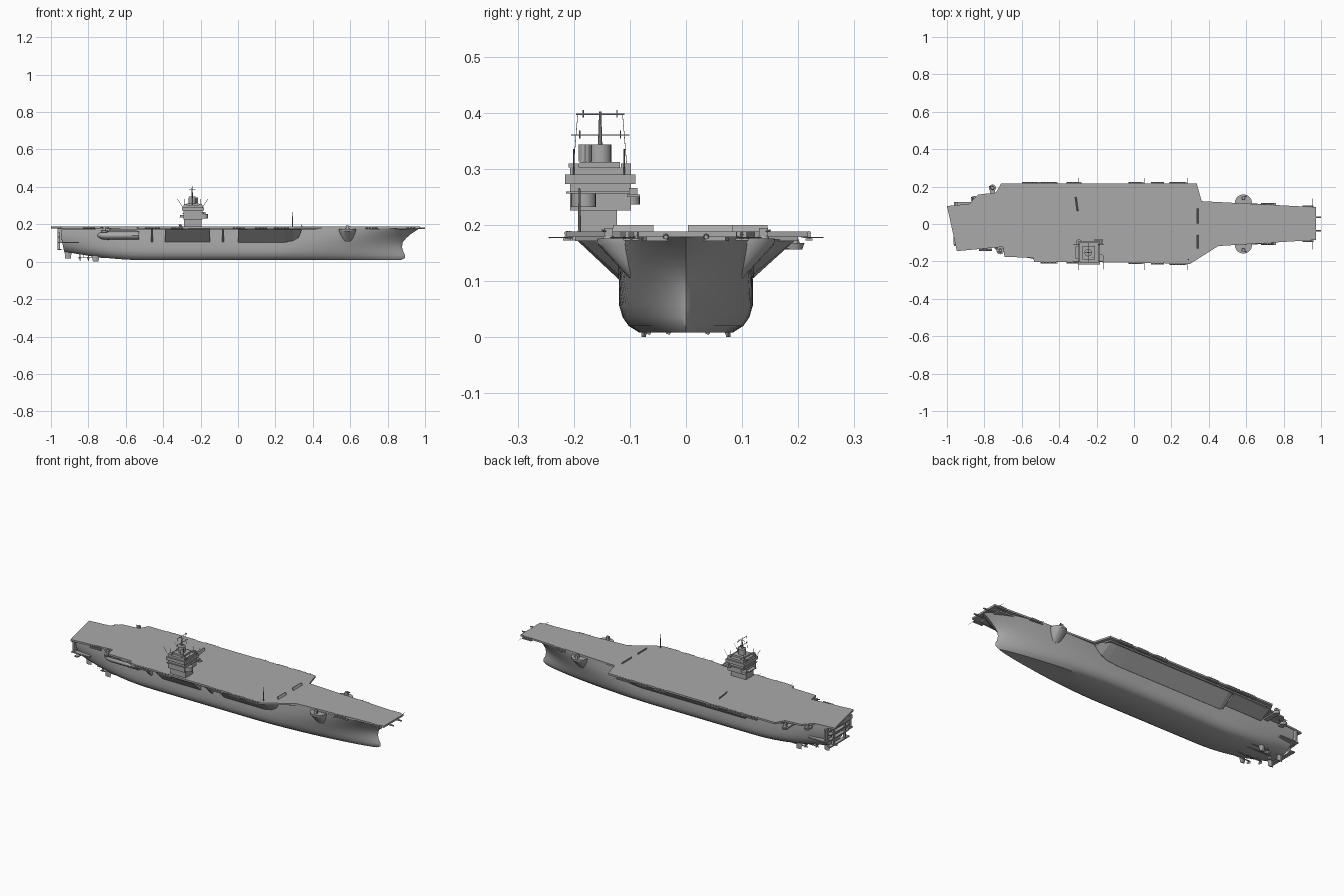
import bpy, bmesh, math
from mathutils import Vector

if "Cube" in bpy.data.objects:
    bpy.data.objects.remove(bpy.data.objects["Cube"])

grey = bpy.data.materials.new("navy_grey")
grey.diffuse_color = (0.4, 0.4, 0.4, 1)
grey.use_nodes = True
grey.node_tree.nodes["Principled BSDF"].inputs["Base Color"].default_value = grey.diffuse_color


def make(name, verts, faces, smooth=False):
    bm = bmesh.new()
    vs = [bm.verts.new(v) for v in verts]
    for f in faces:
        bm.faces.new([vs[i] for i in f])
    bmesh.ops.remove_doubles(bm, verts=bm.verts, dist=1e-5)
    bmesh.ops.recalc_face_normals(bm, faces=bm.faces)
    me = bpy.data.meshes.new(name)
    bm.to_mesh(me)
    bm.free()
    me.materials.append(grey)
    ob = bpy.data.objects.new(name, me)
    bpy.context.collection.objects.link(ob)
    if smooth:
        bpy.ops.object.select_all(action='DESELECT')
        ob.select_set(True)
        bpy.context.view_layer.objects.active = ob
        bpy.ops.object.shade_smooth_by_angle(angle=math.radians(35))
    return ob


def loft(name, rings, smooth=False):
    n = len(rings[0])
    faces = [(k * n + i, k * n + (i + 1) % n, (k + 1) * n + (i + 1) % n, (k + 1) * n + i)
             for k in range(len(rings) - 1) for i in range(n)]
    faces += [tuple(range(n)), tuple(range((len(rings) - 1) * n, len(rings) * n))]
    return make(name, [v for r in rings for v in r], faces, smooth)


def prism(name, outline, z0, z1):
    return loft(name, [[(x, y, z) for x, y in outline] for z in (z0, z1)])


def box(name, x0, x1, y0, y1, z0, z1):
    return prism(name, [(x0, y0), (x1, y0), (x1, y1), (x0, y1)], z0, z1)


def rod(name, p0, p1, r0, r1=None, n=6):
    p0, p1 = Vector(p0), Vector(p1)
    q = (p1 - p0).to_track_quat('Z', 'Y')
    rings = [[p + q @ Vector((r * math.cos(2 * math.pi * i / n), r * math.sin(2 * math.pi * i / n), 0))
              for i in range(n)] for p, r in ((p0, r0), (p1, r0 if r1 is None else r1))]
    return loft(name, rings, n > 8)


def lerp(pts, t):
    for (a, va), (b, vb) in zip(pts, pts[1:]):
        if t <= b:
            return va + (vb - va) * (t - a) / (b - a)
    return pts[-1][1]


# hull: lofted sections, raked stem, rising stern run
PROF = [(0, 0), (.7, 0), (.86, .07), (.95, .16), (1, .28), (1, .42), (1, .56), (.985, .7), (.97, .82), (.96, .92), (.95, 1)]
STEM = [(0, .87), (.06, .893), (.13, .897), (.35, .875), (.6, .882), (.8, .92), (.9, .945), (1, .972)]


def hull_point(v, f, t):
    xs = lerp(STEM, t)
    x0 = -.93 - .025 * t
    x = x0 + (xs - x0) * (1 - (1 - v) ** 1.5)
    s = max(0, (x - .15) / (xs - .15))
    w = .119 * f * max(0, 1 - s ** (1.7 + 4.5 * t * t)) ** .8
    r = max(0, (-.5 - x) / .45)
    w *= 1 - (.12 + .4 * (1 - t) ** 2) * r * r
    zb = .008 + .05 * r ** 1.8
    return x, w, zb + t * (.179 - zb)


rows = []
for i in range(41):
    half = [hull_point(i / 40, f, t) for f, t in PROF]
    rows.append([(x, -w, z) for x, w, z in reversed(half)] + half[1:])
n = len(rows[0])
faces = [(k * n + i, k * n + i + 1, (k + 1) * n + i + 1, (k + 1) * n + i)
         for k in range(40) for i in range(n - 1)]
faces.append(tuple(range(n)))
make("hull", [v for r in rows for v in r], faces, True)

# flight deck
deck = [(-1, .096), (-.88, .108), (-.834, .157), (-.738, .168), (-.71, .217), (.335, .217),
        (.362, .122), (.973, .09), (.973, -.085), (.45, -.118), (.3, -.213), (-.05, -.205),
        (-.533, -.203), (-.54, -.18), (-.692, -.176), (-.70, -.122), (-.947, -.145)]
prism("flight_deck", deck, .178, .188)
gallery = [(-.95, .09), (-.86, .1), (-.82, .14), (-.72, .155), (-.69, .2), (.32, .2), (.35, .11),
           (.93, .07), (.93, -.07), (.44, -.108), (.29, -.198), (-.52, -.19), (-.68, -.16),
           (-.69, -.112), (-.94, -.12)]
prism("gallery_deck", gallery, .171, .178)


# overhang sponsons: wedges from the hull side up to the deck edge
def wedge(name, side, stations):
    loft(name, [[(x, side * .11, z), (x, side * .12, z), (x, side * y, .174), (x, side * .11, .174)]
                for x, z, y in stations])


wedge("port_sponson", 1, [(-.49, .16, .196), (-.475, .115, .196), (-.45, .105, .196), (.2, .105, .196),
                          (.27, .112, .196), (.31, .13, .196), (.345, .168, .15)])
wedge("starboard_forward_sponson", -1, [(0, .103, .196), (.25, .103, .196), (.295, .112, .19),
                                       (.325, .13, .165), (.34, .168, .15)])
wedge("starboard_aft_sponson", -1, [(-.39, .105, .19), (-.15, .105, .196)])
wedge("port_quarter_sponson", 1, [(-.72, .14, .185), (-.49, .14, .196)])
for x in (-.46, -.08):
    wedge("deck_brace", -1, [(x - .006, .105, .19), (x + .006, .105, .19)])


# starboard quarter boat sponson with rounded ends
def ring(x, y, z, r, n=16):
    return [(x, y + 1.6 * r * math.cos(a), z + r * math.sin(a))
            for a in (2 * math.pi * i / n for i in range(n))]


loft("quarter_boat_sponson", [ring(x, -.112, .14, r) for x, r in
     ((-.75, .004), (-.743, .013), (-.725, .02), (-.7, .023), (-.53, .023))], True)
box("boat_platform", -.69, -.54, -.165, -.11, .162, .166)


# small weapon mount: pedestal, body, barrels
def mount(x, y, z, dx, dy):
    rod("mount_pedestal", (x, y, z), (x, y, z + .008), .011, .009, 12)
    box("mount_body", x - .008, x + .008, y - .008, y + .008, z + .008, z + .022)
    rod("mount_barrel", (x, y, z + .015), (x + dx, y + dy, z + .018), .002)


for s in (-1, 1):
    # forward round sponsons
    loft("bow_gun_sponson", [[(.585 + r * math.cos(a), s * (y + r * math.sin(a)), z)
         for a in (2 * math.pi * i / 20 for i in range(20))]
         for y, r, z in ((.075, .026, .105), (.112, .045, .165), (.112, .046, .176))], True)
    mount(.585, s * .138, .172, .015, s * .012)
    # catapult horns
    rod("catapult_horn", (.93, s * .036, .181), (1, s * .036, .178), .007, .004, 8)
    # rudders, shafts and propellers
    for x, y, z0, z1 in ((-.908, .035, .016, .066), (-.76, .075, 0, .045)):
        loft("rudder", [[(x - .016, s * y, z0), (x, s * y - .004, z0), (x + .014, s * y, z0), (x, s * y + .004, z0)],
                        [(x - .02, s * y, z1), (x, s * y - .006, z1), (x + .02, s * y, z1), (x, s * y + .006, z1)]])
    for x, y in ((-.845, .035), (-.80, .07)):
        rod("propeller_shaft", (x, s * y, .021), (x + .16, s * y, .021), .0025)
        rod("propeller_hub", (x - .008, s * y, .021), (x + .006, s * y, .021), .003, .005, 8)
        rod("shaft_strut", (x + .02, s * y, .021), (x + .02, s * y * .8, .06), .002)
        for k in range(5):
            a = 2 * math.pi * k / 5
            c, d = math.cos(a), math.sin(a)
            make("propeller_blade", [(x, s * y, .021), (x - .004, s * y + .014 * c - .005 * d, .021 + .014 * d + .005 * c),
                 (x, s * y + .018 * c, .021 + .018 * d), (x + .004, s * y + .014 * c + .005 * d, .021 + .014 * d - .005 * c)],
                 [(0, 1, 2, 3)])

# stern quarter platforms and mounts
for x, y, r in ((-.757, .192, .019), (-.853, .132, .019), (-.715, -.142, .02)):
    rod("quarter_platform", (x, y, .156), (x, y, .168), r * .8, r, 16)
    box("platform_arm", x - .014, x + .014, min(y, math.copysign(.095, y)), max(y, math.copysign(.095, y)), .158, .166)
    mount(x, y, .166, -.018, .01 * math.copysign(1, y))
for z in (.062, .1, .13):
    box("stern_gallery", -.966, -.945, -.085, .085, z, z + .006)
for s in (-1, 1):
    box("stern_side_platform", -.962, -.85, s * .105 - .013, s * .105 + .013, .1, .106)
    box("stern_side_wall", -.955, -.945, s * .105 - .012, s * .105 + .012, .1, .172)
    box("stern_post", -.964, -.952, s * .05 - .006, s * .05 + .006, .066, .178)
box("stern_ramp_edge", -.965, -.94, -.11, .085, .155, .178)

# blast deflectors
for x, y0, y1, sk in ((.343, .004, .084, 0), (.343, -.13, -.058, 0), (-.3, .07, .145, -.01)):
    make("blast_deflector", [(x + sk * k + dx, y, z) for k, y in ((0, y0), (1, y1))
         for dx, z in ((.004, .186), (-.004, .2), (-.008, .2), (-.002, .186))],
         [(0, 1, 2, 3), (4, 5, 6, 7), (0, 1, 5, 4), (1, 2, 6, 5), (2, 3, 7, 6), (3, 0, 4, 7)])

# life raft canisters along the deck edges
for x0, x1, yp, ys in ((-.6, -.5, .219, None), (-.5, -.41, .219, -.205), (-.36, -.28, .219, -.205),
                       (-.03, .05, .219, -.208), (.09, .16, .219, -.211), (.19, .28, .219, -.213),
                       (.68, .76, .105, -.105), (.9, .96, .094, -.09), (-.83, -.76, None, -.138)):
    for y in (yp, ys):
        if y is None:
            continue
        box("catwalk", x0, x1, y - .006, y + .006, .172, .176)
        for k in range(int((x1 - x0) / .017)):
            x = x0 + .017 * k
            for z in (.179, .185):
                rod("raft_canister", (x + .002, y, z), (x + .015, y, z), .004, n=8)

# whip antennas folded outwards
for x in (-.5, -.295, 0, .055, .285):
    for s in (-1, 1):
        rod("whip_antenna", (x, s * .205, .178), (x, s * .245, .177), .0009, n=4)
rod("whip_antenna", (-.165, -.2, .178), (-.165, -.243, .177), .0009, n=4)
for x in (.69, .955):
    for s in (-1, 1):
        rod("bow_whip_antenna", (x, s * .09, .178), (x, s * .135, .177), .0009, n=4)
rod("forward_deck_mast", (.292, -.19, .186), (.292, -.19, .266), .003, .0015, 8)

# island superstructure
box("island_base", -.29, -.195, -.19, -.123, .186, .228)
box("island_block", -.292, -.19, -.207, -.098, .226, .302)
box("island_bridge_band", -.3, -.183, -.216, -.09, .273, .29)
box("island_walkway", -.298, -.182, -.214, -.092, .256, .259)
box("island_roof_house", -.276, -.208, -.19, -.118, .302, .312)
for x in (-.282, -.2):
    for y in (-.2, -.107):
        box("corner_sensor", x - .008, x + .008, y - .009, y + .009, .302, .309)
rod("forward_sensor_tub", (-.182, -.182, .232), (-.182, -.182, .256), .022, n=16)
rod("aft_sensor_tub", (-.295, -.098, .236), (-.295, -.098, .25), .016, n=16)
box("side_platform", -.215, -.165, -.105, -.082, .25, .254)
box("side_equipment", -.205, -.175, -.102, -.086, .254, .266)
box("aft_platform", -.312, -.285, -.185, -.12, .235, .24)
rod("mast_drum", (-.245, -.153, .31), (-.245, -.153, .343), .02, n=20)
make("search_radar", [(-.225 + dx, -.192 + .006 * k, z) for k, dx in enumerate((0, .008, .01, .008, 0))
     for z in (.313, .343)], [(2 * k, 2 * k + 1, 2 * k + 3, 2 * k + 2) for k in range(4)])
rod("radar_post", (-.22, -.18, .302), (-.22, -.18, .33), .003)
rod("main_mast", (-.245, -.153, .34), (-.245, -.153, .402), .004, .002, 8)
for z, h in ((.397, .043), (.36, .052)):
    rod("mast_yard", (-.245, -.153 - h, z), (-.245, -.153 + h, z), .0014)
    rod("mast_cross_yard", (-.262, -.153, z - .01), (-.228, -.153, z - .01), .0014)
    for s in (-1, 1):
        rod("yard_antenna", (-.245, -.153 + s * h * .7, z - .006), (-.245, -.153 + s * h * .7, z + .008), .001, n=4)
for s in (-1, 1):
    rod("halyard", (-.245, -.153 + s * .04, .397), (-.245, -.153 + s * .048, .3), .0005, n=4)
for sx, x in ((-1, -.295), (1, -.19)):
    for y in (-.2, -.11):
        rod("island_whip", (x, y, .29), (x + sx * .03, y, .335), .001, n=4)
        rod("island_pole", (x - sx * .01, y, .3), (x - sx * .01, y, .335), .0012, n=4)
